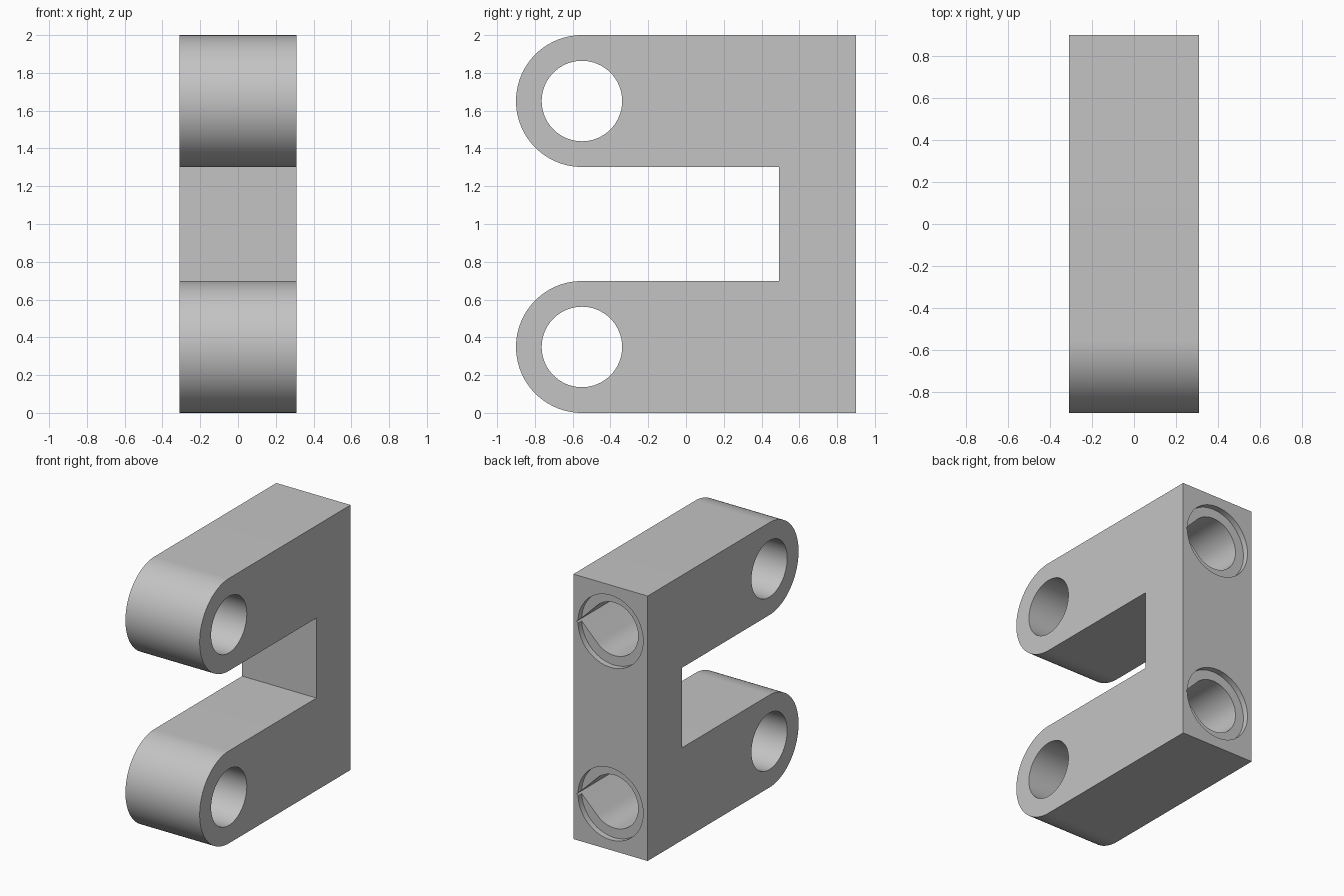
import bpy, bmesh
from math import cos, sin, radians, sqrt
from mathutils import Vector

cube = bpy.data.objects.get("Cube")
if cube:
    bpy.data.objects.remove(cube)

HALF_W, BACK = 0.31, 0.9          # half width, back plane
ARM_R, EYE_Y = 0.349, -0.551      # arm half height, eye centre
ARM_Z = (ARM_R, 2 - ARM_R)        # arm centre heights
GAP_Y = 0.493                     # inner wall of the slot

grey = bpy.data.materials.new("plain grey")
grey.use_nodes = True
colour = (0.55, 0.55, 0.55, 1)
grey.diffuse_color = colour
grey.node_tree.nodes["Principled BSDF"].inputs["Base Color"].default_value = colour


def arc(cu, cv, r, start, end, steps):
    """Points on an arc, angles in degrees."""
    angles = [radians(start + (end - start) * i / steps) for i in range(steps + 1)]
    return [(cu + r * cos(a), cv + r * sin(a)) for a in angles]


def prism(name, outline, place, sweep):
    """Sweep a closed 2D outline into a solid."""
    bm = bmesh.new()
    face = bm.faces.new([bm.verts.new(place(u, v)) for u, v in outline])
    swept = bmesh.ops.extrude_face_region(bm, geom=[face])["geom"]
    bmesh.ops.translate(bm, vec=Vector(sweep),
                        verts=[e for e in swept if isinstance(e, bmesh.types.BMVert)])
    bmesh.ops.recalc_face_normals(bm, faces=bm.faces)
    mesh = bpy.data.meshes.new(name)
    bm.to_mesh(mesh)
    bm.free()
    mesh.materials.append(grey)
    obj = bpy.data.objects.new(name, mesh)
    bpy.context.collection.objects.link(obj)
    return obj


def cut(target, cutter):
    """Subtract the cutter and remove it."""
    cutter.hide_render = True
    mod = target.modifiers.new("cut", "BOOLEAN")
    mod.operation, mod.solver, mod.object = "DIFFERENCE", "EXACT", cutter
    bpy.context.view_layer.objects.active = target
    bpy.ops.object.modifier_apply(modifier=mod.name)
    bpy.data.objects.remove(cutter)


# Bracket body: two round-nosed arms joined by a back plate
low, high = ARM_Z
outline = [(BACK, 0), (BACK, 2)]
outline += arc(EYE_Y, high, ARM_R, 90, 270, 48)
outline += [(GAP_Y, high - ARM_R), (GAP_Y, low + ARM_R)]
outline += arc(EYE_Y, low, ARM_R, 90, 270, 48)
body = prism("clevis_bracket", outline, lambda y, z: (-HALF_W, y, z), (2 * HALF_W, 0, 0))

BORE_R = 0.2
for z in ARM_Z:
    # Cross hole through the arm's nose
    cut(body, prism("pin_hole", arc(EYE_Y, z, 0.213, 0, 360, 80)[:-1],
                    lambda y, w: (-0.5, y, w), (1, 0, 0)))
    # Shallow round recess in the back
    cut(body, prism("recess", arc(0, z, 0.272, 0, 360, 80)[:-1],
                    lambda x, w: (x, BACK - 0.044, w), (0, 0.2, 0)))
    # Blind teardrop bore with its point toward +x
    tear = arc(0, z, BORE_R, 45, 315, 60) + [(BORE_R * sqrt(2), z)]
    cut(body, prism("teardrop_bore", tear,
                    lambda x, w: (x, BACK - 0.8, w), (0, 1, 0)))

# Smooth curves, crisp edges
bpy.ops.object.select_all(action="DESELECT")
body.select_set(True)
bpy.context.view_layer.objects.active = body
bpy.ops.object.shade_smooth_by_angle(angle=radians(30))
